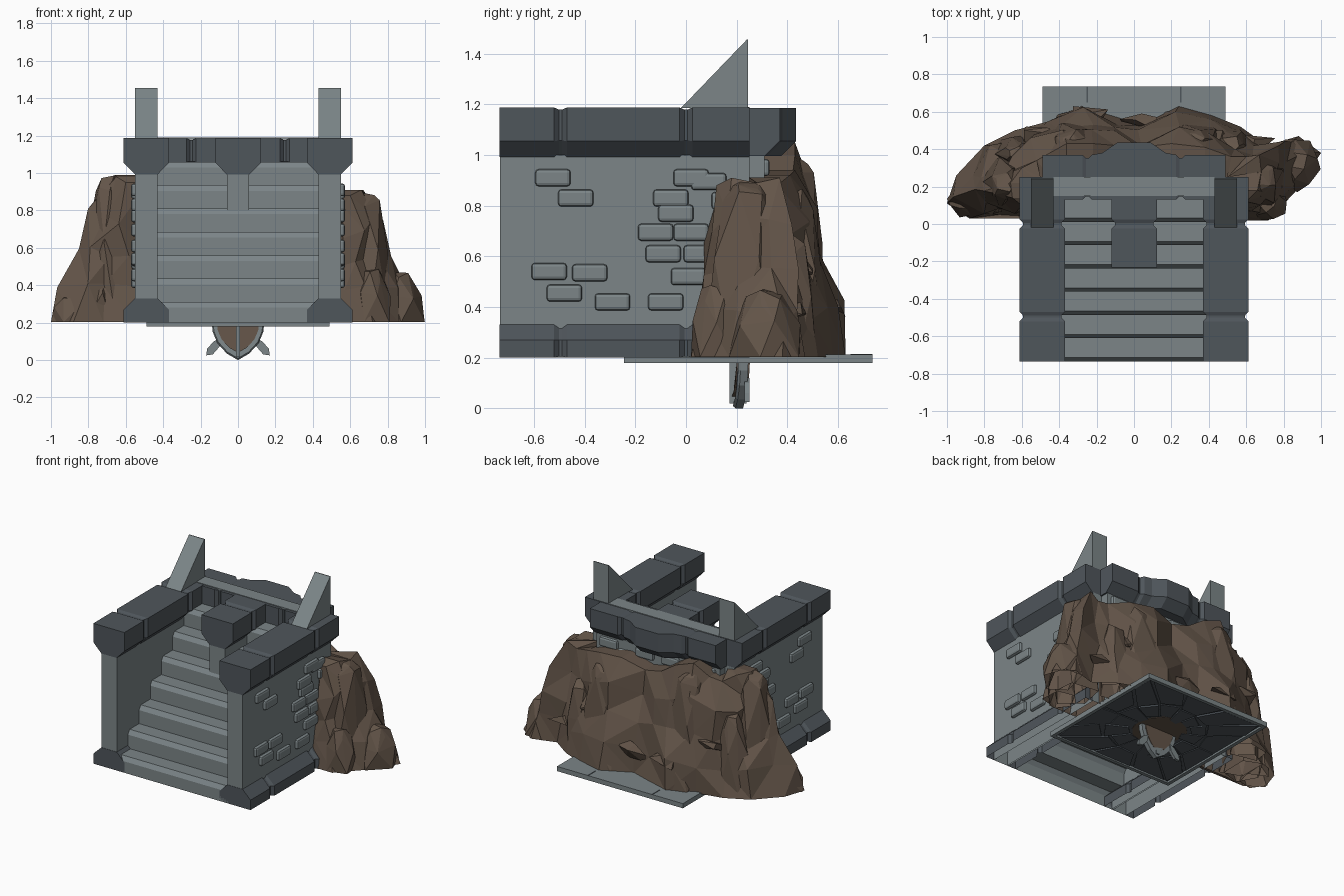
import bpy, bmesh, math, random
from mathutils import Vector

random.seed(5)
if "Cube" in bpy.data.objects:
    bpy.data.objects.remove(bpy.data.objects["Cube"], do_unlink=True)


def material(name, rgb):
    m = bpy.data.materials.new(name)
    m.use_nodes = True
    m.diffuse_color = (*rgb, 1)
    m.node_tree.nodes["Principled BSDF"].inputs["Base Color"].default_value = (*rgb, 1)
    return m


LIGHT = material("light_stone", (0.20, 0.235, 0.245))
DARK = material("dark_stone", (0.078, 0.092, 0.105))
ROCK = material("brown_rock", (0.125, 0.09, 0.066))


def finish(name, bm, mat, mirror=False, bevel=0, hollow=False):
    bmesh.ops.recalc_face_normals(bm, faces=bm.faces[:])
    if hollow:  # shells stand open at the ground
        base = [f for f in bm.faces if f.normal.z < -0.9 and f.calc_center_median().z < 0.25]
        bmesh.ops.delete(bm, geom=base, context="FACES")
    me = bpy.data.meshes.new(name)
    bm.to_mesh(me)
    bm.free()
    me.materials.append(mat)
    ob = bpy.data.objects.new(name, me)
    bpy.context.scene.collection.objects.link(ob)
    if bevel:
        b = ob.modifiers.new("bevel", "BEVEL")
        b.width, b.segments = bevel, 2
    if mirror:
        ob.modifiers.new("mirror", "MIRROR").use_mirror_merge = False
    return ob


def add_loft(bm, rings):
    """Skin closed rings of equal length and cap both ends."""
    rows = [[bm.verts.new(p) for p in r] for r in rings]
    n = len(rows[0])
    for a, b in zip(rows, rows[1:]):
        for i in range(n):
            j = (i + 1) % n
            bm.faces.new((a[i], a[j], b[j], b[i]))
    bm.faces.new(rows[0])
    bm.faces.new(rows[-1][::-1])


def loft(name, rings, mat, mirror=False, hollow=False):
    bm = bmesh.new()
    add_loft(bm, rings)
    return finish(name, bm, mat, mirror, hollow=hollow)


def add_box(bm, lo, hi):
    ring = lambda z: [(lo[0], lo[1], z), (hi[0], lo[1], z), (hi[0], hi[1], z), (lo[0], hi[1], z)]
    add_loft(bm, [ring(lo[2]), ring(hi[2])])


def box(name, lo, hi, mat, mirror=False, hollow=False):
    bm = bmesh.new()
    add_box(bm, lo, hi)
    return finish(name, bm, mat, mirror, hollow=hollow)


def shrink(profile, s):
    """Draw a profile inwards, mostly sideways."""
    cx = sum(p[0] for p in profile) / len(profile)
    cz = sum(p[1] for p in profile) / len(profile)
    return [(cx + (x - cx) * s, cz + (z - cz) * (1 + s) / 2) for x, z in profile]


def course(name, profile, start, end, grooves, mat, mirror=False, hollow=False):
    """Stone course along y, with V grooves between its blocks."""
    stations = [(start, 1)]
    for g in grooves:
        stations += [(g - 0.025, 1), (g - 0.006, 0.85), (g + 0.006, 0.85), (g + 0.025, 1)]
    stations.append((end, 1))
    rings = [[(x, y, z) for x, z in shrink(profile, s)] for y, s in stations]
    return loft(name, rings, mat, mirror, hollow)


FRONT, REAR = -0.735, 0.25

# Side walls with capping and footing courses
box("side_wall", (0.43, FRONT + 0.002, 0.2), (0.55, REAR, 1.0), LIGHT, True, True)
cap = [(0.37, 1.055), (0.43, 0.992), (0.55, 0.992), (0.612, 1.055), (0.612, 1.187), (0.37, 1.187)]
course("side_cap", cap, FRONT, REAR, (-0.495, 0), DARK, True)
foot = [(0.37, 0.2), (0.612, 0.2), (0.612, 0.27), (0.55, 0.33), (0.43, 0.33), (0.37, 0.27)]
course("side_footing", foot, FRONT, REAR, (-0.495, 0), DARK, True, True)

# Back wall and its cap with a central bulge
box("back_wall", (-0.48, 0.18, 0.21), (0.48, 0.31, 1.0), LIGHT)
rings = []
for x, out, s in ((0.49, 0, 1), (0.275, 0, 1), (0.256, 0, 0.85), (0.244, 0, 0.85), (0.225, 0, 1),
                  (0.17, 0.01, 1), (0.09, 0.065, 1)):
    back = [(0.13, 1.06), (0.2, 0.995), (0.31 + out, 0.995), (0.37 + out, 1.055), (0.37 + out, 1.185), (0.13, 1.185)]
    rings.append([(x, y, z) for y, z in shrink(back, s)])
loft("back_cap", rings + [[(-x, y, z) for x, y, z in r] for r in rings[::-1]], DARK)
box("back_cap_inlay", (-0.43, 0.15, 1.178), (0.43, 0.25, 1.19), LIGHT)

# Raised fins at the back corners
fin = [(-0.02, 1.185), (0.245, 1.185), (0.245, 1.455), (0.24, 1.455)]
loft("corner_fin", [[(x, y, z) for y, z in fin] for x in (0.43, 0.55)], LIGHT, True)

# Hollow staircase with chamfered step edges
count, rise, run = 7, 0.125, 0.1245
stair = [(FRONT, 0.2)]
for i in range(count):
    y, z = FRONT + i * run, 0.31 + i * rise
    stair += [(y, z - 0.03), (y + 0.02, z), (y + run, z)]
stair += [(0.2, stair[-1][1]), (0.2, 0.2)]
loft("staircase", [[(x, y, z) for y, z in stair] for x in (-0.44, 0.44)], LIGHT, hollow=True)

# Central newel at the head of the stairs
box("newel_post", (-0.06, -0.23, 0.8), (0.06, 0.18, 1.0), LIGHT)
course("newel_cap", [(x - 0.49, z) for x, z in cap], -0.232, 0.15, (0,), DARK)

# Raised bricks on both side walls
bm = bmesh.new()
for y, z in ((-0.525, 0.91), (-0.435, 0.83), (-0.54, 0.54), (-0.38, 0.535), (-0.48, 0.455), (-0.29, 0.42),
             (0.02, 0.91), (0.09, 0.895), (-0.06, 0.83), (-0.04, 0.77), (-0.12, 0.695), (0.02, 0.695),
             (-0.09, 0.61), (0.06, 0.61), (0.01, 0.52), (-0.08, 0.42), (0.17, 0.82)):
    add_box(bm, (0.53, y - 0.07, z - 0.034), (0.572, y + 0.07, z + 0.034))
finish("wall_bricks", bm, LIGHT, True, 0.014)
bm = bmesh.new()
for x, z in ((0.38, 0.95), (0.24, 0.9), (0.1, 0.95)):
    add_box(bm, (x - 0.07, 0.29, z - 0.034), (x + 0.07, 0.33, z + 0.034))
finish("back_bricks", bm, LIGHT, True, 0.014)

# Rocky bank wrapping the sides and back: foot x, foot y, crest x, crest y, crest z
bank = ((-.55, .04, -.55, .10, .85), (-.72, .05, -.60, .10, .95), (-.88, .03, -.65, .14, .98),
        (-1.0, .11, -.66, .22, .99), (-.95, .26, -.60, .30, .98), (-.80, .42, -.52, .34, .93),
        (-.64, .50, -.45, .38, .96), (-.45, .54, -.36, .43, 1.05), (-.28, .63, -.22, .43, 1.0),
        (-.08, .57, -.10, .42, .92), (.04, .53, .03, .41, .89), (.24, .63, .20, .43, .94),
        (.42, .58, .38, .41, .92), (.57, .52, .52, .36, .88), (.71, .42, .60, .36, .87),
        (.88, .47, .67, .37, .91), (1.0, .38, .68, .28, .89), (.86, .17, .66, .18, .91),
        (.72, .02, .60, .12, .88), (.56, .02, .56, .12, .82))
slope = ((0, 0), (.25, .2), (.5, .48), (.75, .62), (1, 1))
clamp = lambda v, m: max(-m, min(m, v))
jit = lambda a: random.uniform(-a, a)
rings = []
for bx, by, tx, ty, tz in bank:
    ring = []
    for f, s in slope:
        a = 0.035 if 0 < f < 1 else 0
        ring.append((clamp(bx + (tx - bx) * s + jit(a), 1), by + (ty - by) * s + jit(a),
                     0.203 + (tz - 0.203) * f + jit(a)))
    ring += [(clamp(tx, .5), min(ty, .25), tz), (clamp(bx, .5), min(by, .28), 0.203)]
    rings.append(ring)
bm = bmesh.new()
add_loft(bm, rings)
bmesh.ops.triangulate(bm, faces=bm.faces[:])
finish("rock_bank", bm, ROCK, hollow=True)


def add_hull(bm, points):
    verts = [bm.verts.new((clamp(x, 1), min(y, 0.63), max(z, 0.203))) for x, y, z in points]
    hull = bmesh.ops.convex_hull(bm, input=verts)
    inside = [v for v in hull["geom_interior"] if isinstance(v, bmesh.types.BMVert)]
    bmesh.ops.delete(bm, geom=inside, context="VERTS")


# Crags standing in the bank: centre x, y, radius x, y, top z
bm = bmesh.new()
for x, y, rx, ry, top in ((.87, .32, .13, .15, .48), (.69, .24, .13, .17, .92), (.72, .12, .11, .11, .5),
                          (-.9, .13, .1, .1, .35), (-.77, .18, .12, .15, .51), (-.69, .22, .14, .16, 1.0),
                          (-.62, .38, .14, .1, .75), (-.33, .44, .17, .12, 1.02), (-.3, .51, .15, .11, .5),
                          (.32, .45, .18, .1, .88), (.25, .52, .14, .1, .45), (.52, .42, .12, .1, .7)):
    points, turn = [], random.random()
    for f, s in ((0, 1), (0.55, 0.88), (0.92, 0.55), (1, 0.35)):
        for k in range(5):
            a = math.tau * (k + turn + f + jit(0.2)) / 5
            points.append((x + rx * s * math.cos(a), y + ry * s * math.sin(a),
                           0.203 + (top - 0.203) * f - random.uniform(0, 0.06 * f)))
    add_hull(bm, points)
finish("crags", bm, ROCK, hollow=True)

# Flat ledges jutting from the back of the bank
bm = bmesh.new()
for ring in rings[6:15:2]:
    c, size = Vector(ring[random.choice((1, 2, 3))]) * 0.97, random.uniform(0.09, 0.12)
    points = []
    for i in range(9):
        d = Vector((jit(1), jit(1), jit(1))).normalized() * size
        points.append(c + Vector((d.x * 1.2, d.y * 0.7, d.z * 0.6)))
    add_hull(bm, points)
finish("ledges", bm, ROCK)

# Square floor slab with a rim beneath
HALF, MID = 0.49, 0.245
box("floor_slab", (-HALF, MID - HALF, 0.198), (HALF, MID + HALF, 0.213), LIGHT)
bm = bmesh.new()
for s in (-1, 1):
    e = HALF - 0.025
    x0, x1 = sorted((s * e, s * HALF))
    add_box(bm, (x0, MID - HALF, 0.18), (x1, MID + HALF, 0.199))
    add_box(bm, (-e, MID + x0, 0.18), (e, MID + x1, 0.199))
finish("floor_rim", bm, LIGHT)
box("floor_underlay", (-0.465, MID - 0.465, 0.194), (0.465, MID + 0.465, 0.198), DARK)
box("floor_crack", (0.246, 0.65, 0.212), (0.254, MID + HALF, 0.215), DARK, True)

# Broken shards around a hole in the underside
bm = bmesh.new()
sectors = 14
for k in range(sectors):
    a0, a1 = (math.tau * (k + t) / sectors for t in (0.03, 0.94))
    inner, mid = random.uniform(0.15, 0.21), random.uniform(0.28, 0.36)
    for r0, r1 in ((inner, mid), (mid + 0.015, 0.7)):
        quad = []
        for a, r in ((a0, r0), (a0, r1), (a1, r1 + jit(0.02)), (a1, r0 + jit(0.02))):
            quad.append((clamp(r * math.cos(a), 0.46), MID + clamp(r * math.sin(a), 0.46)))
        low = 0.186 + jit(0.004)
        add_loft(bm, [[(x, y, z) for x, y in quad] for z in (low, 0.196)])
finish("floor_shards", bm, DARK)
hole = []
for k in range(11):
    a, r = math.tau * k / 11, random.uniform(0.16, 0.2)
    hole.append((r * math.cos(a), MID + r * math.sin(a)))
loft("hole_earth", [[(x, y, z) for x, y in hole] for z in (0.19, 0.195)], ROCK)

# Hanging shield: rim, brown field, rib and side blades
half = [(0, 0), (0.06, 0.035), (0.11, 0.09), (0.135, 0.15), (0.14, 0.195)]
outline = half + [(-x, z) for x, z in half[:0:-1]]
shield = lambda s, y: [(x * s, y + abs(x) * 0.15, 0.195 + (z - 0.195) * s) for x, z in outline]
loft("shield_rim", [shield(0.95, 0.185), shield(1, 0.195), shield(1, 0.225)], LIGHT)
loft("shield_field", [shield(0.8, 0.179), shield(0.8, 0.231)], ROCK)
box("shield_rib", (-0.012, 0.172, 0.02), (0.012, 0.238, 0.195), LIGHT)
blade = [(0.09, 0.12), (0.13, 0.1), (0.165, 0.06), (0.17, 0.025), (0.135, 0.03), (0.1, 0.07)]
loft("shield_blade", [[(x, y, z) for x, z in blade] for y in (0.23, 0.25)], LIGHT, True)
